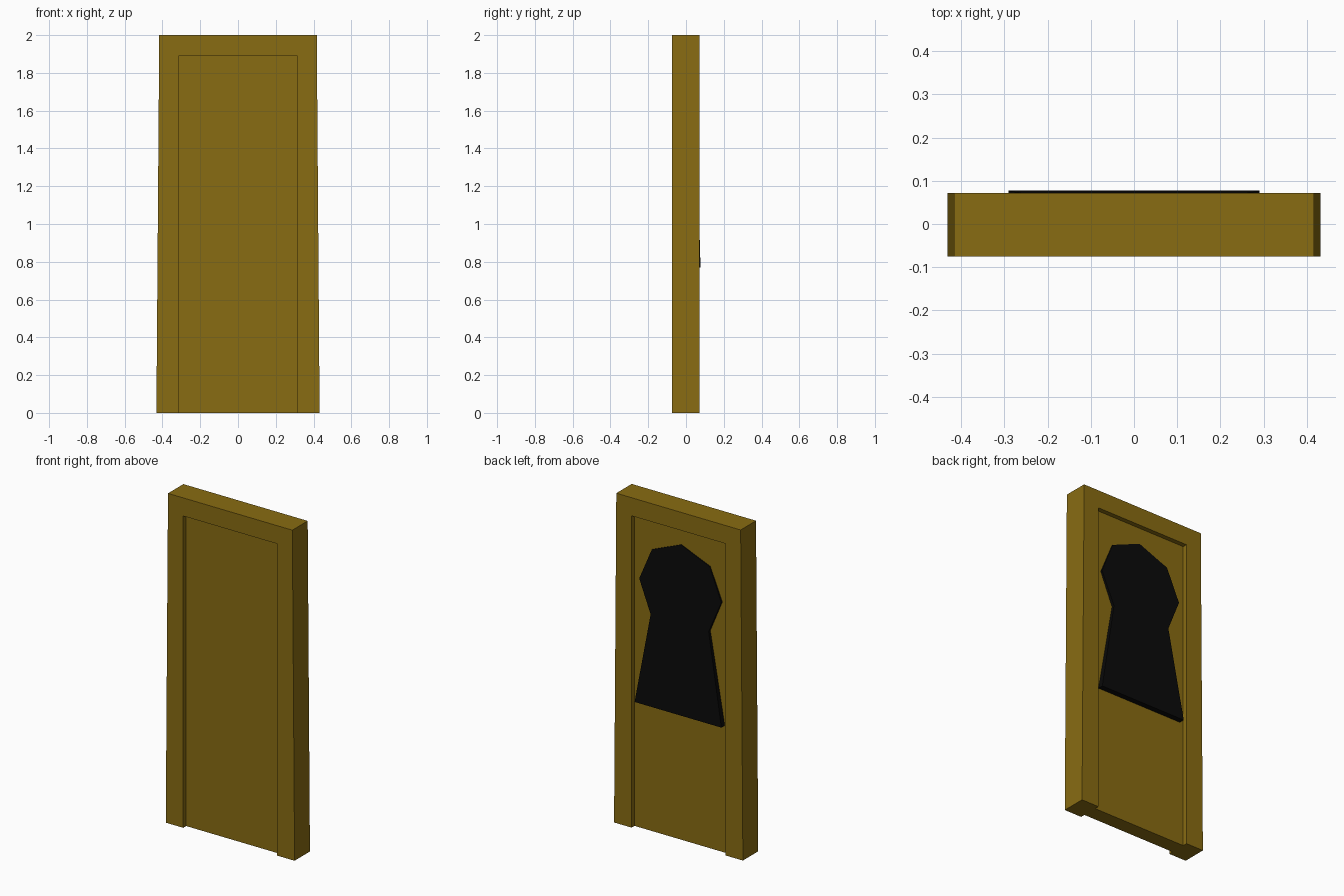
import bpy, bmesh
from math import sin, cos, pi

if "Cube" in bpy.data.objects:
    bpy.data.objects.remove(bpy.data.objects["Cube"])


def material(name, rgb):
    m = bpy.data.materials.new(name)
    m.diffuse_color = (*rgb, 1)
    m.use_nodes = True
    m.node_tree.nodes["Principled BSDF"].inputs["Base Color"].default_value = m.diffuse_color
    return m


def prism(name, outline, front, back, mat):
    """Extrude an (x, z) outline from y = front to y = back(z)."""
    n = len(outline)
    bm = bmesh.new()
    f = [bm.verts.new((x, front, z)) for x, z in outline]
    b = [bm.verts.new((x, back(z), z)) for x, z in outline]
    bm.faces.new(f)
    bm.faces.new(b[::-1])
    for i in range(n):
        j = (i + 1) % n
        bm.faces.new((f[j], f[i], b[i], b[j]))
    bmesh.ops.recalc_face_normals(bm, faces=bm.faces)
    me = bpy.data.meshes.new(name)
    bm.to_mesh(me)
    bm.free()
    me.materials.append(mat)
    ob = bpy.data.objects.new(name, me)
    bpy.context.collection.objects.link(ob)
    return ob


def mirrored(half):
    """Close a right-hand half outline with its mirror image."""
    return half + [(-x, z) for x, z in reversed(half) if x > 0]


wood = material("wood", (0.25, 0.15, 0.006))
black = material("black", (0.003, 0.003, 0.003))

# Door frame: upside-down U, slightly wider at the foot
frame = mirrored([(0.315, 1.89), (0.315, 0), (0.432, 0), (0.417, 2.0)][::1])
prism("door_frame", frame, -0.075, lambda z: 0.072, wood)

# Recessed door panel
panel = mirrored([(0.315, 0), (0.315, 1.89)])
prism("door_panel", panel, -0.047, lambda z: 0.044, wood)

# Keyhole on the back: octagonal head over a flared skirt, leaning out at the foot
head = [(0.275 * cos(a * pi / 4), 1.515 + 0.275 * sin(a * pi / 4)) for a in (-1, 0, 1)]
keyhole = mirrored([(0.291, 0.77)] + head) 
keyhole.insert(4, (0, 1.79))
prism("keyhole", keyhole, 0.04, lambda z: 0.077 - 0.029 * (z - 0.77), black)
